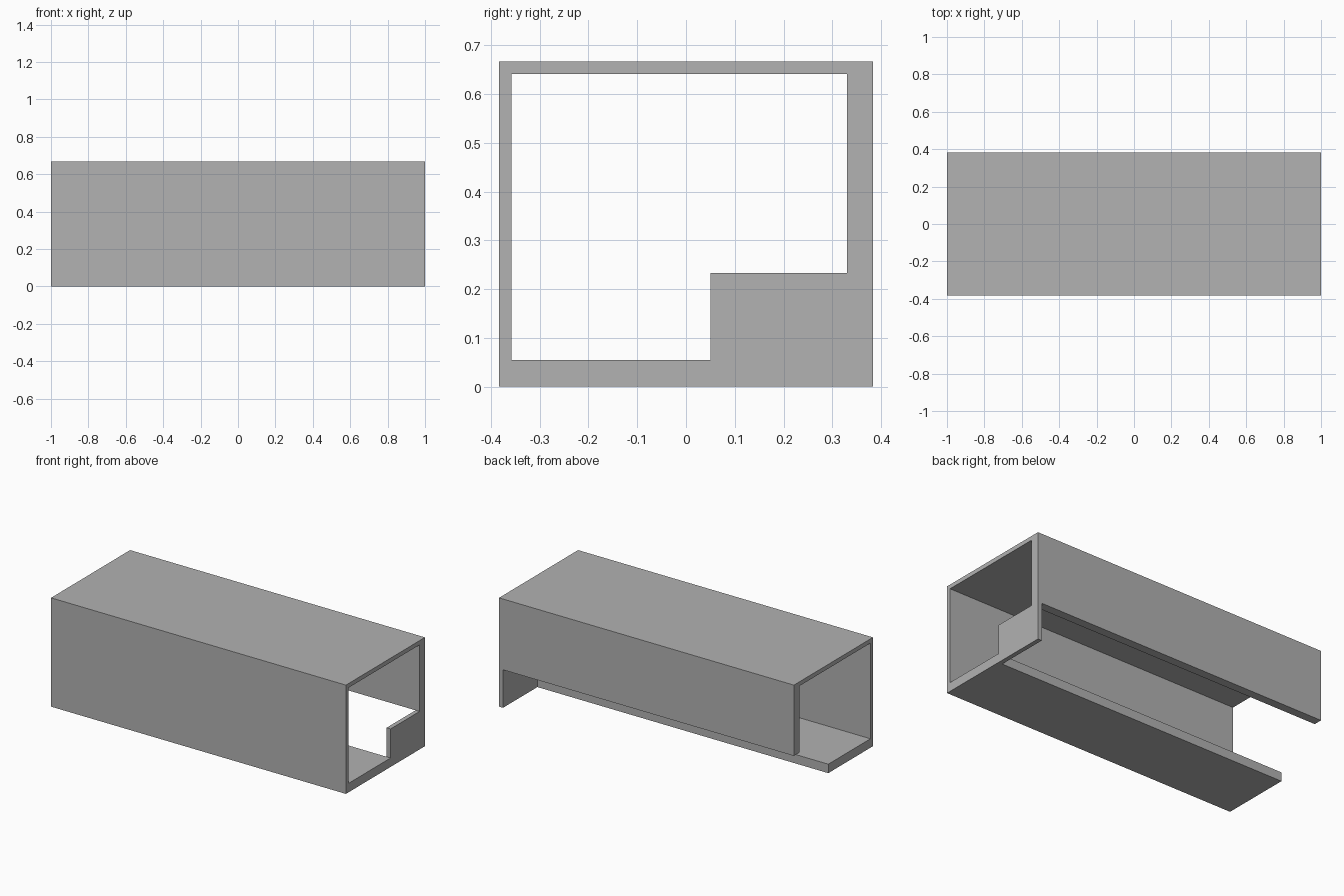
import bpy, bmesh

cube = bpy.data.objects.get("Cube")
if cube:
    bpy.data.objects.remove(cube, do_unlink=True)

grey = bpy.data.materials.new("plain_grey")
grey.use_nodes = True
colour = (0.445, 0.445, 0.445, 1)
grey.diffuse_color = colour
grey.node_tree.nodes["Principled BSDF"].inputs["Base Color"].default_value = colour

# Shared cut lines along the length, depth and height
xs = [-1, 0.973, 1]
ys = [-0.383, -0.358, 0.05, 0.33, 0.383]
zs = [0, 0.055, 0.233, 0.641, 0.667]


def solid(i, j, k):
    """True where the cell between the cut lines holds material."""
    if not (0 <= i < len(xs) - 1 and 0 <= j < len(ys) - 1 and 0 <= k < len(zs) - 1):
        return False
    front_wall = j == 0
    roof = k == 3
    floor = k == 0 and j <= 1
    back_wall = j == 3 and k >= 2
    end_plate = i == 1 and j >= 2 and k <= 1
    return front_wall or roof or floor or back_wall or end_plate


# Channel: skin every solid cell side that borders empty space
bm = bmesh.new()
corners = {}


def corner(key):
    if key not in corners:
        i, j, k = key
        corners[key] = bm.verts.new((xs[i], ys[j], zs[k]))
    return corners[key]


for i in range(len(xs) - 1):
    for j in range(len(ys) - 1):
        for k in range(len(zs) - 1):
            if not solid(i, j, k):
                continue
            for axis in range(3):
                u, v = (axis + 1) % 3, (axis + 2) % 3
                for side in (0, 1):
                    beside = [i, j, k]
                    beside[axis] += 2 * side - 1
                    if solid(*beside):
                        continue
                    loop = []
                    for a, b in ((0, 0), (1, 0), (1, 1), (0, 1)):
                        key = [i, j, k]
                        key[axis] += side
                        key[u] += a
                        key[v] += b
                        loop.append(corner(tuple(key)))
                    bm.faces.new(loop if side else loop[::-1])

mesh = bpy.data.meshes.new("open_channel_housing")
bm.to_mesh(mesh)
bm.free()
mesh.materials.append(grey)
housing = bpy.data.objects.new("open_channel_housing", mesh)
bpy.context.collection.objects.link(housing)
